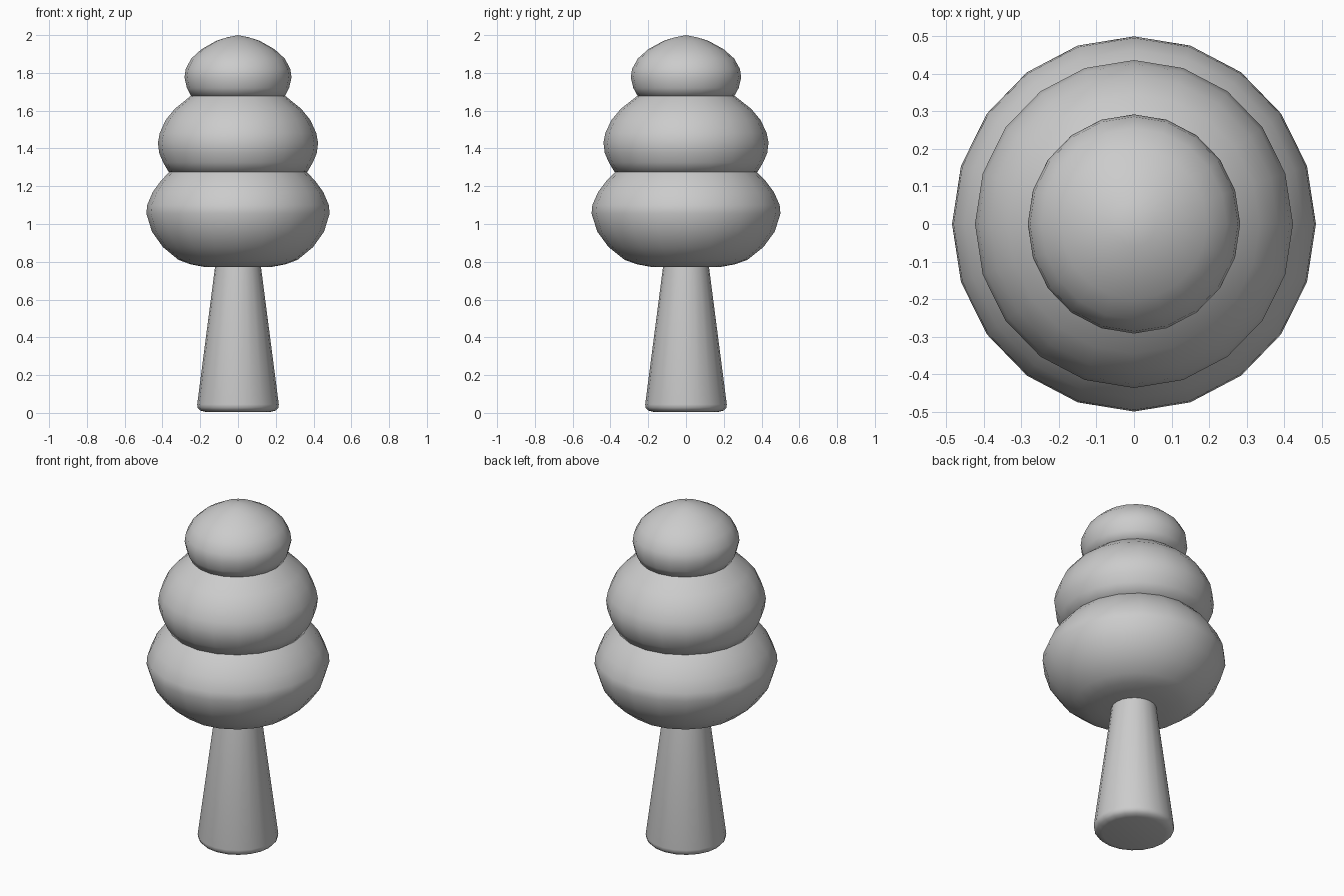
import bpy, bmesh, math

if "Cube" in bpy.data.objects:
    bpy.data.objects.remove(bpy.data.objects["Cube"])

SIDES = 20


def lathe(name, profile, squash_x=1.0, sharp=40):
    """Revolve (radius, z) points from bottom to top; radius 0 makes a pole."""
    bm = bmesh.new()
    rings = []
    for r, z in profile:
        if r == 0:
            rings.append([bm.verts.new((0, 0, z))])
            continue
        angles = [2 * math.pi * i / SIDES for i in range(SIDES)]
        rings.append([bm.verts.new((r * squash_x * math.cos(a), r * math.sin(a), z))
                      for a in angles])
    for low, high in zip(rings, rings[1:]):
        for i in range(SIDES):
            j = (i + 1) % SIDES
            if len(low) == 1:
                bm.faces.new((low[0], high[j], high[i]))
            elif len(high) == 1:
                bm.faces.new((low[i], low[j], high[0]))
            else:
                bm.faces.new((low[i], low[j], high[j], high[i]))
    bmesh.ops.recalc_face_normals(bm, faces=bm.faces[:])
    mesh = bpy.data.meshes.new(name)
    bm.to_mesh(mesh)
    bm.free()
    obj = bpy.data.objects.new(name, mesh)
    bpy.context.collection.objects.link(obj)
    bpy.ops.object.select_all(action='DESELECT')
    obj.select_set(True)
    bpy.context.view_layer.objects.active = obj
    bpy.ops.object.shade_smooth_by_angle(angle=math.radians(sharp))
    return obj


# Tapered trunk with a softly rounded foot, running up into the foliage
lathe("trunk", [(0, 0.005), (0.17, 0.005), (0.2, 0.012), (0.214, 0.028),
                (0.216, 0.045), (0.122, 0.77), (0.118, 0.8)])

# Foliage tiers: rounded bulges, slightly narrower in x than in y
SQUASH = 0.97
lathe("lower_foliage",
      [(0, 0.77), (0.18, 0.772), (0.26, 0.787), (0.325, 0.81), (0.41, 0.878),
       (0.47, 0.96), (0.5, 1.055), (0.496, 1.1), (0.465, 1.17),
       (0.42, 1.23), (0.375, 1.275), (0.35, 1.295)], SQUASH, 60)
lathe("middle_foliage",
      [(0.355, 1.273), (0.378, 1.275), (0.408, 1.325), (0.43, 1.375),
       (0.437, 1.43), (0.427, 1.482), (0.395, 1.55), (0.345, 1.61),
       (0.258, 1.678), (0.235, 1.692)], SQUASH, 60)
lathe("upper_foliage",
      [(0.235, 1.676), (0.256, 1.678), (0.279, 1.72), (0.292, 1.775),
       (0.286, 1.82), (0.255, 1.876), (0.2, 1.925), (0.118, 1.97),
       (0.06, 1.988), (0, 2.0)], SQUASH, 60)
